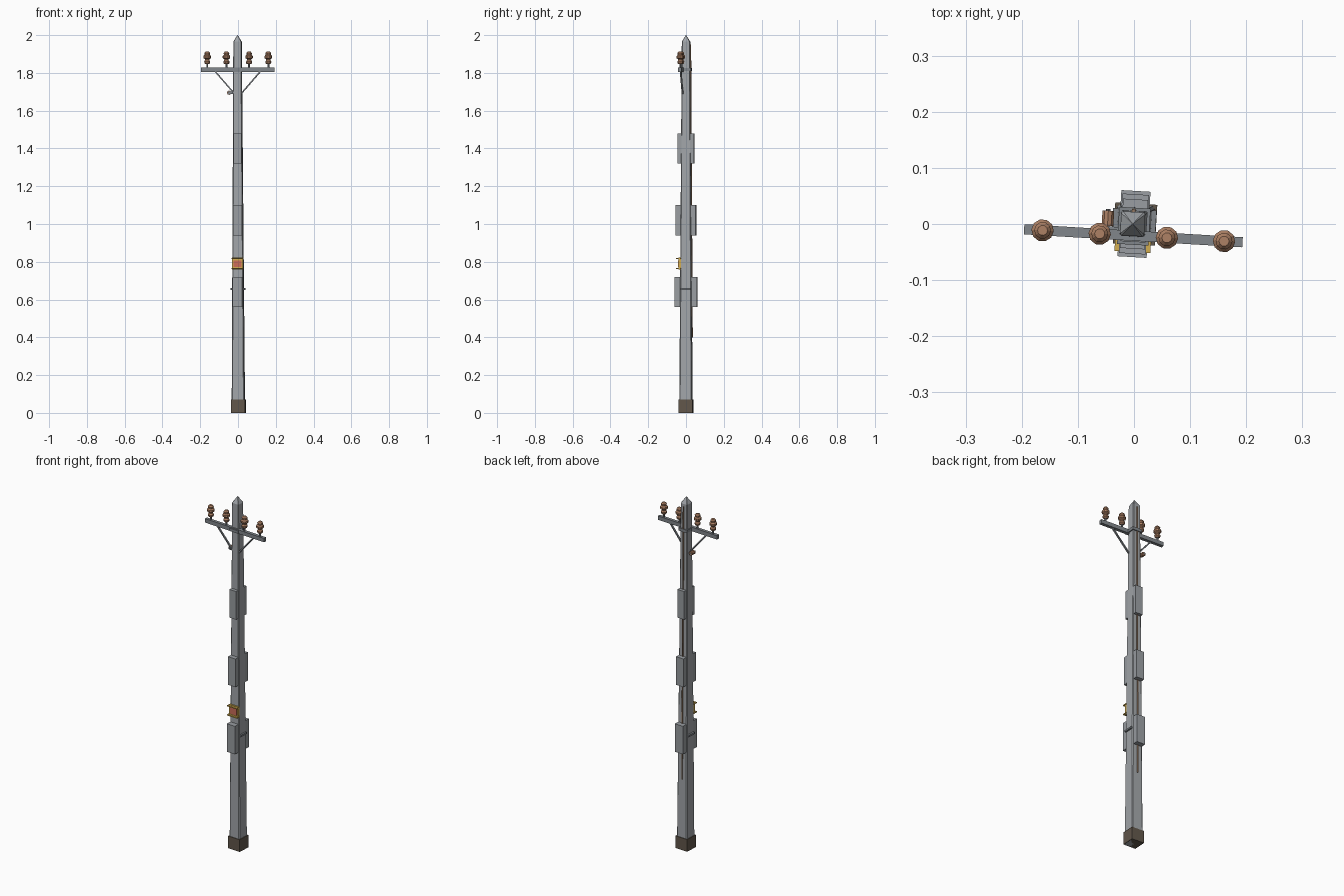
import bpy, bmesh, math
from mathutils import Vector, Matrix

if "Cube" in bpy.data.objects:
    bpy.data.objects.remove(bpy.data.objects["Cube"])

YAW = math.radians(-3.4)   # the whole pole is turned slightly


def material(name, rgb):
    m = bpy.data.materials.new(name)
    m.diffuse_color = (*rgb, 1)
    m.use_nodes = True
    m.node_tree.nodes["Principled BSDF"].inputs["Base Color"].default_value = m.diffuse_color
    return m


GREY = material("concrete", (0.36, 0.38, 0.40))
PLATE = material("plate_grey", (0.32, 0.34, 0.36))
STEEL = material("steel", (0.22, 0.24, 0.26))
BROWN = material("base_brown", (0.12, 0.095, 0.07))
CLAY = material("ceramic", (0.42, 0.22, 0.13))
CABLE = material("cable_brown", (0.30, 0.19, 0.12))
YELLOW = material("sign_yellow", (0.65, 0.42, 0.08))
RED = material("sign_red", (0.60, 0.15, 0.10))


def finish(name, bm, mat):
    bmesh.ops.recalc_face_normals(bm, faces=bm.faces)
    me = bpy.data.meshes.new(name)
    bm.to_mesh(me)
    bm.free()
    ob = bpy.data.objects.new(name, me)
    bpy.context.collection.objects.link(ob)
    me.materials.append(mat)
    ob.rotation_euler.z = YAW
    return ob


def box(name, c, s, mat):
    bm = bmesh.new()
    bmesh.ops.create_cube(bm, size=1, matrix=Matrix.Translation(c) @ Matrix.Diagonal((*s, 1)))
    return finish(name, bm, mat)


def bar(name, a, b, w, d, mat, sides=4):
    # straight bar between two points: rectangular, or round with more sides
    a, b = Vector(a), Vector(b)
    m = Matrix.Translation((a + b) / 2) @ (b - a).to_track_quat('Z', 'Y').to_matrix().to_4x4()
    bm = bmesh.new()
    if sides == 4:
        bmesh.ops.create_cube(bm, size=1, matrix=m @ Matrix.Diagonal((w, d, (b - a).length, 1)))
    else:
        bmesh.ops.create_cone(bm, cap_ends=True, segments=sides, radius1=w, radius2=w,
                              depth=(b - a).length, matrix=m)
    return finish(name, bm, mat)


def loft(bm, rings):
    # skin a list of equal-length rings and cap the ends
    vs = [[bm.verts.new(p) for p in r] for r in rings]
    n = len(vs[0])
    for r0, r1 in zip(vs, vs[1:]):
        for i in range(n):
            bm.faces.new((r0[i], r0[(i + 1) % n], r1[(i + 1) % n], r1[i]))
    bm.faces.new(vs[0])
    bm.faces.new(vs[-1])


def half(z):
    return 0.034 - 0.0064 * z


def centre(z):
    return 0.002 - 0.0022 * z


# tapered square shaft with small chamfers and a pyramid tip
def square(z, h):
    c, k = centre(z), h * 0.86
    pts = [(-k, -h), (k, -h), (h, -k), (h, k), (k, h), (-k, h), (-h, k), (-h, -k)]
    return [(x + c, y, z) for x, y in pts]


bm = bmesh.new()
loft(bm, [square(z, half(z)) for z in (0.0, 0.45, 0.8, 1.2, 1.58, 1.965)] + [square(2.0, 0.001)])
finish("pole_shaft", bm, GREY)

# footing
box("base_block", (0.002, 0, 0.035), (0.075, 0.073, 0.07), BROWN)

# plates on front and back, smaller higher up
for i, (z, d, w) in enumerate(((0.64, 0.059, 0.052), (1.02, 0.053, 0.048), (1.40, 0.044, 0.044))):
    for side, s in (("front", -1), ("back", 1)):
        inner = half(z) - 0.006
        box(f"{side}_plate_{i + 1}", (0, s * (d + inner) / 2, z), (w, d - inner, 0.16), PLATE)

# warning sign with ledges above and below
y0 = -half(0.79)
box("sign_frame", (0, y0 - 0.003, 0.79), (0.058, 0.012, 0.064), YELLOW)
box("sign_panel", (0, y0 - 0.0095, 0.79), (0.044, 0.003, 0.036), RED)
for n, z in (("lower", 0.765), ("upper", 0.817)):
    box(f"sign_ledge_{n}", (0, y0 - 0.009, z), (0.064, 0.024, 0.006), YELLOW)

# side straps around the lower plates
for n, s in (("left", -1), ("right", 1)):
    bar(f"{n}_strap", (s * 0.034, -0.026, 0.655), (s * 0.034, 0.026, 0.655), 0.010, 0.010, STEEL)

# cable running down the back
bar("back_cable", (0.001, half(0.4) + 0.001, 0.40), (-0.002, half(1.95) + 0.002, 1.95),
    0.004, 0, CABLE, sides=6)

# crossarm and its clamp
ARM_Y = -0.021
box("crossarm", (0, ARM_Y, 1.817), (0.39, 0.018, 0.022), STEEL)
for n, s in (("left", -1), ("right", 1)):
    box(f"{n}_clamp_side", (s * 0.025, -0.004, 1.817), (0.006, 0.062, 0.016), STEEL)
    bar(f"{n}_brace", (s * 0.122, ARM_Y, 1.81), (s * 0.018, -0.017, 1.69), 0.009, 0.007, STEEL)
box("clamp_back", (0, 0.026, 1.817), (0.056, 0.006, 0.016), STEEL)
box("clamp_front", (0, -0.034, 1.817), (0.056, 0.006, 0.016), STEEL)

# ribbed insulators on pins
PROFILE = [(0.010, 1.846), (0.015, 1.851), (0.016, 1.860), (0.011, 1.868), (0.012, 1.873),
           (0.020, 1.878), (0.020, 1.889), (0.014, 1.896), (0.015, 1.905), (0.009, 1.912)]
for i, x in enumerate((-0.162, -0.060, 0.060, 0.162)):
    bm = bmesh.new()
    loft(bm, [[(x + r * math.cos(a * math.tau / 10), ARM_Y + r * math.sin(a * math.tau / 10), z)
               for a in range(10)] for r, z in PROFILE])
    finish(f"insulator_{i + 1}", bm, CLAY)
    bar(f"insulator_pin_{i + 1}", (x, ARM_Y, 1.825), (x, ARM_Y, 1.85), 0.005, 0, STEEL, sides=8)

# side spool below the left brace
bar("side_spool", (-0.047, -0.006, 1.695), (-0.047, 0.021, 1.695), 0.011, 0, CLAY, sides=10)
bar("spool_axle", (-0.047, -0.014, 1.695), (-0.047, 0.024, 1.695), 0.004, 0, STEEL, sides=8)
box("spool_bracket", (-0.034, -0.010, 1.695), (0.034, 0.006, 0.012), STEEL)
